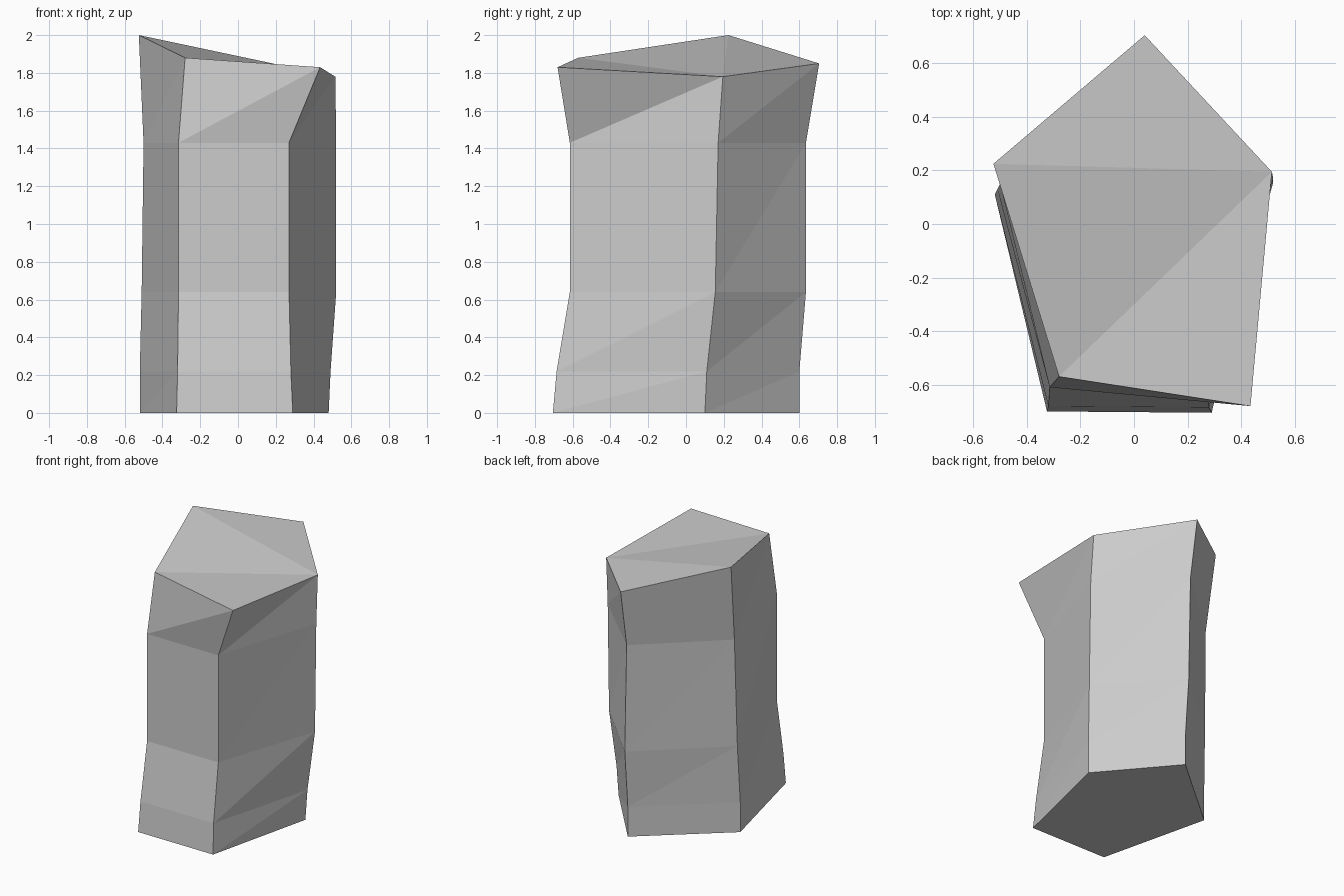
import bpy
import bmesh

cube = bpy.data.objects.get("Cube")
if cube:
    bpy.data.objects.remove(cube, do_unlink=True)

# One flat stone colour
stone = bpy.data.materials.new("stone grey")
stone.use_nodes = True
grey = (0.6, 0.6, 0.6, 1.0)
stone.diffuse_color = grey
stone.node_tree.nodes["Principled BSDF"].inputs["Base Color"].default_value = grey

# Five-sided cross-sections, counterclockwise from the left-hand corner
sections = [
    (0.0, [(-.52, .11), (-.325, -.70), (.29, -.705), (.48, .10), (.055, .60)]),
    (0.22, [(-.52, .11), (-.32, -.68), (.28, -.685), (.49, .11), (.055, .60)]),
    (0.64, [(-.51, .13), (-.315, -.61), (.27, -.615), (.52, .155), (.055, .635)]),
    (1.43, [(-.50, .15), (-.315, -.61), (.27, -.615), (.52, .17), (.04, .635)]),
]
broken_top = [(-.525, .225, 2.0), (-.28, -.57, 1.88), (.435, -.68, 1.83),
              (.515, .195, 1.78), (.04, .705, 1.85)]

bm = bmesh.new()
rings = [[bm.verts.new((x, y, z)) for x, y in pts] for z, pts in sections]
rings.append([bm.verts.new(p) for p in broken_top])

# Column sides, each panel split along its rising diagonal
for low, high in zip(rings, rings[1:]):
    for i in range(len(low)):
        j = (i + 1) % len(low)
        bm.faces.new((low[i], low[j], high[j]))
        bm.faces.new((low[i], high[j], high[i]))

# Flat base and fractured three-facet top
bm.faces.new(reversed(rings[0]))
a, b, c, d, e = rings[-1]
for facet in ((a, b, d), (b, c, d), (a, d, e)):
    bm.faces.new(facet)

mesh = bpy.data.meshes.new("stone_column")
bm.to_mesh(mesh)
bm.free()
mesh.materials.append(stone)
column = bpy.data.objects.new("stone_column", mesh)
bpy.context.collection.objects.link(column)
